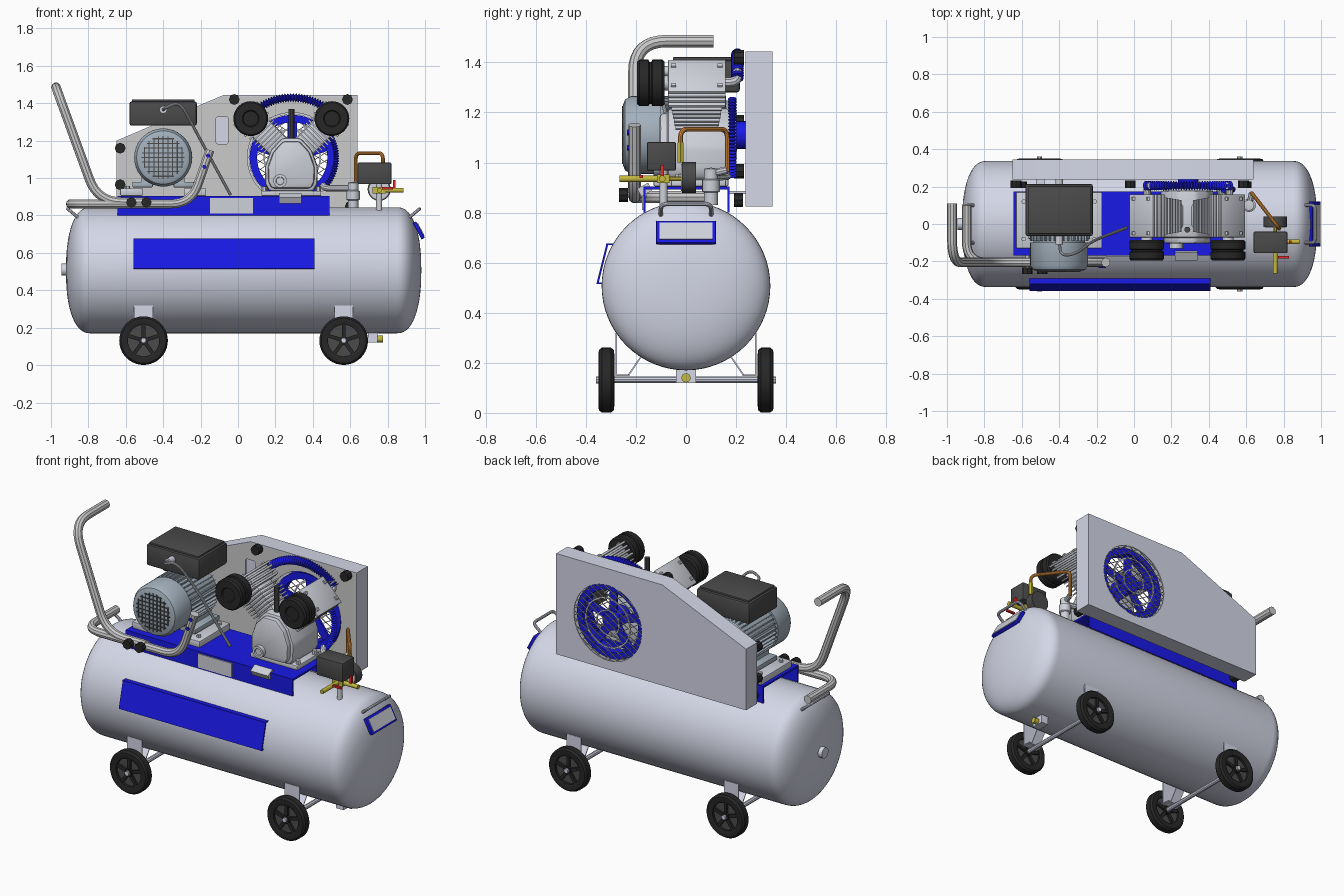
import bpy, bmesh, math
from mathutils import Vector, Euler

if "Cube" in bpy.data.objects:
    bpy.data.objects.remove(bpy.data.objects["Cube"])
pi, sin, cos = math.pi, math.sin, math.cos

def mat(name, r, g, b):
    m = bpy.data.materials.new(name); m.diffuse_color = (r, g, b, 1); return m
PAINT = mat("pale_paint", .66, .68, .80); BLUE = mat("blue", .01, .01, .80)
BLACK = mat("black", .02, .02, .02); DARK = mat("dark_grey", .07, .07, .07)
MOTOR = mat("motor_blue_grey", .36, .43, .50); WARM = mat("warm_grey", .58, .57, .55)
BRASS = mat("brass", .55, .48, .05); COPPER = mat("copper", .80, .30, .05)
RED = mat("red", .8, .02, .02); STEEL = mat("steel", .62, .64, .70)

def finish(name, bm, m):
    bmesh.ops.recalc_face_normals(bm, faces=bm.faces)
    me = bpy.data.meshes.new(name); bm.to_mesh(me); bm.free()
    o = bpy.data.objects.new(name, me); bpy.context.collection.objects.link(o)
    if m: me.materials.append(m)
    return o

def soften(bm, w):
    if w: bmesh.ops.bevel(bm, geom=bm.edges[:], offset=w, segments=2, affect='EDGES', profile=.5)

def box(name, c, size, m=None, rot=(0, 0, 0), bev=0):
    bm = bmesh.new(); bmesh.ops.create_cube(bm, size=1)
    R = Euler(rot).to_matrix()
    for v in bm.verts: v.co = Vector(v.co[i] * size[i] for i in range(3))
    soften(bm, bev)
    for v in bm.verts: v.co = R @ v.co + Vector(c)
    return finish(name, bm, m)

def prism(name, prof, y0, y1, m=None, bev=0):
    bm = bmesh.new()
    a, b = [[bm.verts.new((x, y, z)) for x, z in prof] for y in (y0, y1)]
    bm.faces.new(a); bm.faces.new(b)
    for i in range(len(a)):
        j = (i + 1) % len(a); bm.faces.new((a[i], a[j], b[j], b[i]))
    soften(bm, bev)
    return finish(name, bm, m)

def lathe(name, prof, c, axis, m=None, n=40, closed=False):
    """Revolve (radius, along) points about an axis through c."""
    bm = bmesh.new(); c = Vector(c); rings = []
    for r, t in prof:
        ring = []
        for k in range(n):
            a, b = r * cos(2 * pi * k / n), r * sin(2 * pi * k / n)
            ring.append(bm.verts.new(c + Vector({'X': (t, a, b), 'Y': (a, t, b), 'Z': (a, b, t)}[axis])))
        rings.append(ring)
    for i in range(len(rings) - (0 if closed else 1)):
        p, q = rings[i], rings[(i + 1) % len(rings)]
        for k in range(n):
            bm.faces.new((p[k], p[(k + 1) % n], q[(k + 1) % n], q[k]))
    bmesh.ops.remove_doubles(bm, verts=bm.verts, dist=1e-5)
    return finish(name, bm, m)

def cyl(name, c, r, d, axis, m=None, n=24):
    return lathe(name, [(0, -d / 2), (r, -d / 2), (r, d / 2), (0, d / 2)], c, axis, m, n)

def tube(name, pts, r, m=None, bend=0, ribs=False):
    """Round pipe through pts with filleted corners; ribs alternates the radius."""
    P = [Vector(p) for p in pts]; path = [P[0]]
    for a, b, c in zip(P, P[1:], P[2:]):
        if not bend: path.append(b); continue
        s = b + (a - b).normalized() * min(bend, (a - b).length * .49)
        e = b + (c - b).normalized() * min(bend, (c - b).length * .49)
        path += [s * (1 - t) ** 2 + b * 2 * t * (1 - t) + e * t * t for t in [i / 8 for i in range(9)]]
    path.append(P[-1])
    cu = bpy.data.curves.new(name, 'CURVE'); cu.dimensions = '3D'
    cu.bevel_depth = r; cu.bevel_resolution = 3; cu.use_fill_caps = True
    sp = cu.splines.new('POLY'); sp.points.add(len(path) - 1)
    for i, (q, p) in enumerate(zip(sp.points, path)):
        q.co = (*p, 1); q.radius = .55 if ribs and i % 2 else 1
    if m: cu.materials.append(m)
    o = bpy.data.objects.new(name, cu); bpy.context.collection.objects.link(o)
    return o

def join(name, objs):
    bpy.ops.object.select_all(action='DESELECT')
    for o in objs: o.select_set(True)
    bpy.context.view_layer.objects.active = objs[0]
    bpy.ops.object.join(); objs[0].name = name
    return objs[0]

def cut(o, cutters):
    bpy.context.view_layer.objects.active = o
    for c in cutters:
        md = o.modifiers.new("cut", 'BOOLEAN'); md.operation = 'DIFFERENCE'; md.object = c; md.solver = 'EXACT'
        bpy.ops.object.modifier_apply(modifier=md.name)
        bpy.data.objects.remove(c)

def wire_grid(name, c, R, step, th, m, angles):
    k = int(R / step); bars = []
    for a in angles:
        for i in range(-k, k + 1):
            o = i * step; h = math.sqrt(max(R * R - o * o, 1e-4))
            bars.append(box("wire", (c[0] + o * sin(a), c[1], c[2] + o * cos(a)), (2 * h, th, th), m, (0, a, 0)))
    return join(name, bars)

# Tank with domed ends, end boss and drain
ts = [i / 14 * pi / 2 for i in range(15)]
e = 2 / 2.3
left = [(.337 * sin(t) ** e, -.79 - .13 * max(cos(t), 0) ** e) for t in ts]
right = [(r, .06 - x) for r, x in reversed(left)]
lathe("tank", left + right, (0, 0, .507), 'X', PAINT, 64)
cyl("tank_end_boss", (-.925, 0, .51), .032, .04, 'X', PAINT)
box("drain_bracket", (.72, 0, .15), (.05, .08, .06), PAINT)
cyl("drain_valve", (.75, 0, .14), .018, .05, 'X', BRASS)

# Wheels, axles and folded brackets
for x, end in ((-.505, "left"), (.565, "right")):
    tube(end + "_axle", [(x, -.36, .133), (x, .36, .133)], .014, PAINT)
    for s, side in ((-1, "front"), (1, "back")):
        n, y = f"{end}_{side}_", s * .318
        lathe(n + "tyre", [(.084, -.026), (.10, -.032), (.12, -.030), (.130, -.018), (.130, .018), (.12, .030),
                           (.10, .032), (.084, .026)], (x, y, .131), 'Y', BLACK, 40, True)
        rim = [cyl("rim", (x, y, .131), .086, .02, 'Y', DARK, 32), cyl("hub", (x, y, .131), .024, .06, 'Y', BLACK)]
        rim += [box("spoke", (x + .052 * sin(a), y, .131 + .052 * cos(a)), (.02, .045, .07), BLACK, (0, a, 0))
                for a in [k * 2 * pi / 5 for k in range(5)]]
        join(n + "rim", rim)
        cyl(n + "axle_cap", (x, s * .352, .131), .013, .014, 'Y', STEEL)
        box(n + "bracket_outer", (x, s * .279, .235), (.10, .006, .17), PAINT)
        box(n + "bracket_base", (x, s * .254, .15), (.10, .055, .006), PAINT)
        box(n + "bracket_brace", (x, s * .203, .19), (.06, .006, .10), PAINT, (s * .6, 0, 0))

# Front label panel and end plate
box("front_panel", (-.075, -.334, .595), (.97, .008, .165), BLUE, (-.245, 0, 0))
box("front_panel_top_lip", (-.075, -.302, .673), (.97, .036, .006), BLUE)
box("front_panel_bottom_lip", (-.075, -.343, .518), (.97, .02, .006), BLUE)
box("end_plate", (.967, 0, .72), (.02, .24, .10), BLUE, (0, -.49, 0), .004)
box("end_plate_insert", (.976, 0, .725), (.008, .21, .075), STEEL, (0, -.49, 0))
for sx, n in ((0, "right"), (1, "left")):
    f = lambda x: .06 - x if sx else x
    tube(n + "_lift_handle", [(f(.88), -.1, .76), (f(.97), -.1, .835), (f(.97), .1, .835), (f(.88), .1, .76)], .009, PAINT, .03)

# Blue base channel
box("base_top", (-.078, .003, .899), (1.135, .34, .012), BLUE)
box("base_front_flange", (-.078, -.165, .853), (1.135, .008, .104), BLUE)
box("base_back_flange", (-.078, .17, .853), (1.135, .008, .104), BLUE)
box("base_front_plate", (-.035, -.172, .852), (.23, .006, .085), STEEL)
box("base_pump_tab", (.28, -.165, .892), (.12, .05, .035), STEEL, (.5, 0, 0))

# Push handle in raised and folded positions
tube("raised_handle", [(-.973, .11, 1.485), (-.973, -.205, 1.485), (-.75, -.205, .872), (-.48, -.205, .872)], .026, WARM, .13)
tube("folded_handle", [(-.895, .10, .862), (-.895, -.205, .862), (-.25, -.205, .862), (-.15, -.205, 1.15)], .025, WARM, .11)
for x in (-.57, -.49): 
    cyl("handle_knob", (x, -.25, .87), .028, .035, 'Y', BLACK, 8)
    cyl("handle_bolt", (x, -.2, .87), .01, .09, 'Y', STEEL)
for x in (-.16, -.18): cyl("handle_button", (x, -.231, 1.12 if x > -.17 else 1.06), .011, .008, 'Y', BLUE, 12)

# Motor: fan cover, finned body, terminal box, slide plate, feet
MX, MZ = -.40, 1.11
lathe("motor_fan_cover", [(0, -.252), (.12, -.252), (.142, -.243), (.155, -.22), (.155, -.10), (.14, -.10)], (MX, 0, MZ), 'Y', MOTOR, 48)
lathe("motor_body", [(0, -.11), (.138, -.11), (.138, .17), (.11, .20), (.03, .205), (0, .205)], (MX, 0, MZ), 'Y', MOTOR, 48)
join("motor_fins", [box("fin", (MX + .144 * sin(a), .035, MZ + .144 * cos(a)), (.006, .25, .024), MOTOR, (0, a, 0))
                    for a in [k * pi / 18 for k in range(36)]])
wire_grid("motor_cover_grille", (MX, -.253, MZ), .115, .025, .006, DARK, (0, pi / 2))
box("terminal_box", (MX, .075, 1.345), (.36, .28, .13), DARK, bev=.012)
box("terminal_box_lid", (MX, .075, 1.415), (.335, .255, .012), DARK, bev=.004)
cyl("motor_shaft", (MX, .24, MZ), .02, .10, 'Y', STEEL)
cyl("motor_pulley", (MX, .29, MZ), .06, .05, 'Y', DARK)
for s in (-1, 1):
    box("motor_foot", (MX + s * .11, .04, .965), (.11, .24, .03), MOTOR, bev=.006)
    box("motor_foot_web", (MX + s * .10, .04, 1.0), (.03, .22, .07), MOTOR)
    box("motor_slide_rail", (MX + s * .17, .02, .925), (.12, .30, .04), STEEL, bev=.006)
    for y in (-.08, .12): cyl("rail_bolt", (MX + s * .19, y, .95), .013, .016, 'Z', STEEL, 6)
cyl("cable_gland", (-.40, -.08, 1.365), .02, .06, 'Y', STEEL)
tube("motor_cable", [(-.40, -.10, 1.365), (-.39, -.17, 1.375), (-.31, -.16, 1.41), (-.22, -.09, 1.24), (-.04, -.02, .91)], .008, STEEL, .08)

# Belt guard: hollow shell with a round opening, inner plate, grille
FX, FZ = .29, 1.11
prof = [(-.65, .825), (.64, .825), (.64, 1.443), (-.08, 1.443), (-.65, 1.20)]
inner = [(-.643, .832), (.633, .832), (.633, 1.436), (-.079, 1.436), (-.643, 1.196)]
shell = prism("belt_guard_shell", prof, .237, .345, PAINT)
cut(shell, [prism("cutter", inner, .20, .338), cyl("cutter", (FX, .34, FZ), .232, .1, 'Y', None, 48)])
plate = prism("belt_guard_inner_plate", inner, .241, .248, WARM)
cut(plate, [cyl("cutter", (FX, .245, FZ), .24, .1, 'Y', None, 48),
            box("cutter", (-.085, .245, 1.255), (.065, .1, .145), None, bev=.01)])
wire_grid("guard_grille", (FX, .341, FZ), .233, .036, .004, STEEL, (.55, -.55))
for r in (.234, .15, .075):
    lathe("grille_ring", [(r - .004, -.003), (r + .004, -.003), (r + .004, .003), (r - .004, .003)], (FX, .342, FZ), 'Y', STEEL, 48, True)
for x, z in ((-.02, 1.42), (.585, 1.42), (-.63, 1.16), (-.63, .965)):
    cyl("guard_knob", (x, .212, z), .029, .04, 'Y', BLACK, 8)
for x in (-.6, .6):
    cyl("guard_mount_knob", (x, .21, .85), .028, .035, 'Y', BLACK, 8)
for x in (-.5, .3): box("guard_bracket", (x, .21, .88), (.05, .08, .012), PAINT)

# Fan flywheel
wheel = [lathe("rim", [(.188, .255), (.228, .255), (.222, .27), (.222, .30), (.228, .32), (.188, .32)], (FX, 0, FZ), 'Y', BLUE, 56, True),
         cyl("hub", (FX, .26, FZ), .055, .12, 'Y', BLUE)]
wheel += [box("blade", (FX + .12 * sin(a), .287, FZ + .12 * cos(a)), (.05, .014, .16), BLUE, (0, a, 0)) for a in [k * 2 * pi / 5 for k in range(5)]]
join("fan_flywheel", wheel)

# Pump crankcase
CX = .285
half = [(.12, .93), (.14, .97), (.142, 1.06), (.11, 1.15), (.05, 1.215)]
case = lambda k: [(CX + k * x, 1.06 + k * (z - 1.06)) for x, z in half] + [(CX - k * x, 1.06 + k * (z - 1.06)) for x, z in reversed(half)]
prism("crankcase", case(1), -.075, .18, STEEL, .016)
prism("crankcase_cover", case(.88), -.105, -.06, STEEL, .014)
box("pump_foot", (CX, .05, .918), (.32, .22, .028), STEEL, bev=.006)
for s in (-1, 1):
    for y in (-.03, .13): cyl("pump_bolt", (CX + s * .145, y, .94), .014, .03, 'Z', STEEL, 6)
lathe("oil_sight_glass", [(0, -.122), (.02, -.122), (.022, -.13), (.036, -.13), (.036, -.09), (0, -.09)], (.225, 0, .985), 'Y', STEEL, 24)
tube("pump_centre_post", [(CX, -.03, 1.2), (CX, -.03, 1.37)], .016, DARK)

# Two finned cylinders in a V, each with head and air filter
for s, n in ((-1, "left"), (1, "right")):
    a = s * pi / 4
    at = lambda d: (CX + sin(a) * d, .043, 1.10 + cos(a) * d)
    parts = [box("barrel", at(.15), (.13, .14, .26), STEEL, (0, a, 0), .02)]
    parts += [box("fin", at(.13 + .021 * i), (.165, .17 + .006 * i, .008), STEEL, (0, a, 0)) for i in range(6)]
    parts += [box("head", at(.30), (.15, .20, .09), STEEL, (0, a, 0), .012)]
    parts += [box("fin", at(.265 + .026 * i), (.18, .23, .014), STEEL, (0, a, 0), .004) for i in range(4)]
    join(n + "_cylinder", parts)
    for w in (-.055, .055):
        for y in (-.05, .135):
            p = at(.35); cyl("head_bolt", (p[0] + w * cos(a), y, p[2] - w * sin(a)), .011, .02, 'Y', STEEL, 6)
    fx = CX + s * .217
    lathe(n + "_air_filter", [(0, -.188), (.04, -.188), (.045, -.195), (.085, -.195), (.093, -.185), (.093, -.15), (.084, -.146),
                              (.084, -.138), (.093, -.134), (.093, -.095), (.085, -.085), (0, -.085)], (fx, 0, 1.318), 'Y', BLACK, 36)
    cyl(n + "_filter_neck", (fx, -.05, 1.318), .03, .09, 'Y', STEEL)

# Ribbed cooling pipes around the flywheel
arc = lambda R, a0, a1, y, k: [(FX + R * cos(a0 + (a1 - a0) * i / k), y, FZ + R * sin(a0 + (a1 - a0) * i / k)) for i in range(k + 1)]
tube("upper_cooling_pipe", arc(.32, 2.35, .80, .205, 70), .026, BLUE, 0, True)
tube("side_cooling_pipe", arc(.235, .65, -.75, .185, 50), .018, BLUE, 0, True)
for s in (-1, 1): tube("cooling_pipe_elbow", [(FX + s * .22, .13, 1.32), (FX + s * .22, .205, 1.32), (FX + s * .20, .205, 1.37)], .02, STEEL, .04)

# Delivery pipe, check valve and copper bleed pipe
tube("delivery_pipe", [(.455, .185, .96), (.47, .15, .945), (.55, .11, .945), (.62, .10, .945)], .018, STEEL, .03)
lathe("check_valve", [(0, .83), (.028, .83), (.028, .88), (.036, .885), (.036, .93), (.028, .935), (.028, .975), (0, .98)], (.615, .10, 0), 'Z', STEEL, 16)
tube("valve_outlet", [(.615, .10, .955), (.63, .165, .97)], .016, STEEL)
tube("copper_bleed_pipe", [(.63, .165, .965), (.63, .165, 1.133), (.775, -.022, 1.133), (.775, -.022, 1.05)], .010, COPPER, .035)
cyl("bleed_pipe_nut", (.775, -.022, 1.04), .014, .08, 'Z', BRASS, 6)

# Pressure switch, gauge and outlet valves
box("pressure_switch", (.73, -.098, 1.025), (.18, .115, .115), DARK, bev=.006)
cyl("switch_riser", (.755, -.09, .90), .016, .15, 'Z', STEEL)
box("manifold_block", (.755, -.09, .935), (.07, .05, .035), BRASS)
cyl("front_outlet", (.755, -.185, .935), .013, .16, 'Y', BRASS)
cyl("side_outlet", (.83, -.095, .935), .013, .11, 'X', BRASS)
box("front_outlet_tap", (.80, -.178, .945), (.06, .014, .012), RED)
box("side_outlet_tap", (.835, -.095, .965), (.014, .014, .05), RED)
tube("gauge_stem", [(.755, -.09, .935), (.755, .0, .935)], .01, BRASS)
cyl("pressure_gauge", (.755, .012, .94), .062, .055, 'Y', DARK, 32)
cyl("gauge_face", (.755, -.017, .94), .054, .006, 'Y', STEEL, 32)

# Convert pipes to meshes and smooth everything by angle
bpy.ops.object.select_all(action='SELECT')
bpy.context.view_layer.objects.active = bpy.data.objects["tank"]
bpy.ops.object.convert(target='MESH')
bpy.ops.object.select_all(action='SELECT')
bpy.ops.object.shade_smooth_by_angle(angle=math.radians(32))

for m in bpy.data.materials:
    if m.users and not m.is_grease_pencil:
        m.use_nodes = True
        m.node_tree.nodes["Principled BSDF"].inputs["Base Color"].default_value = m.diffuse_color
